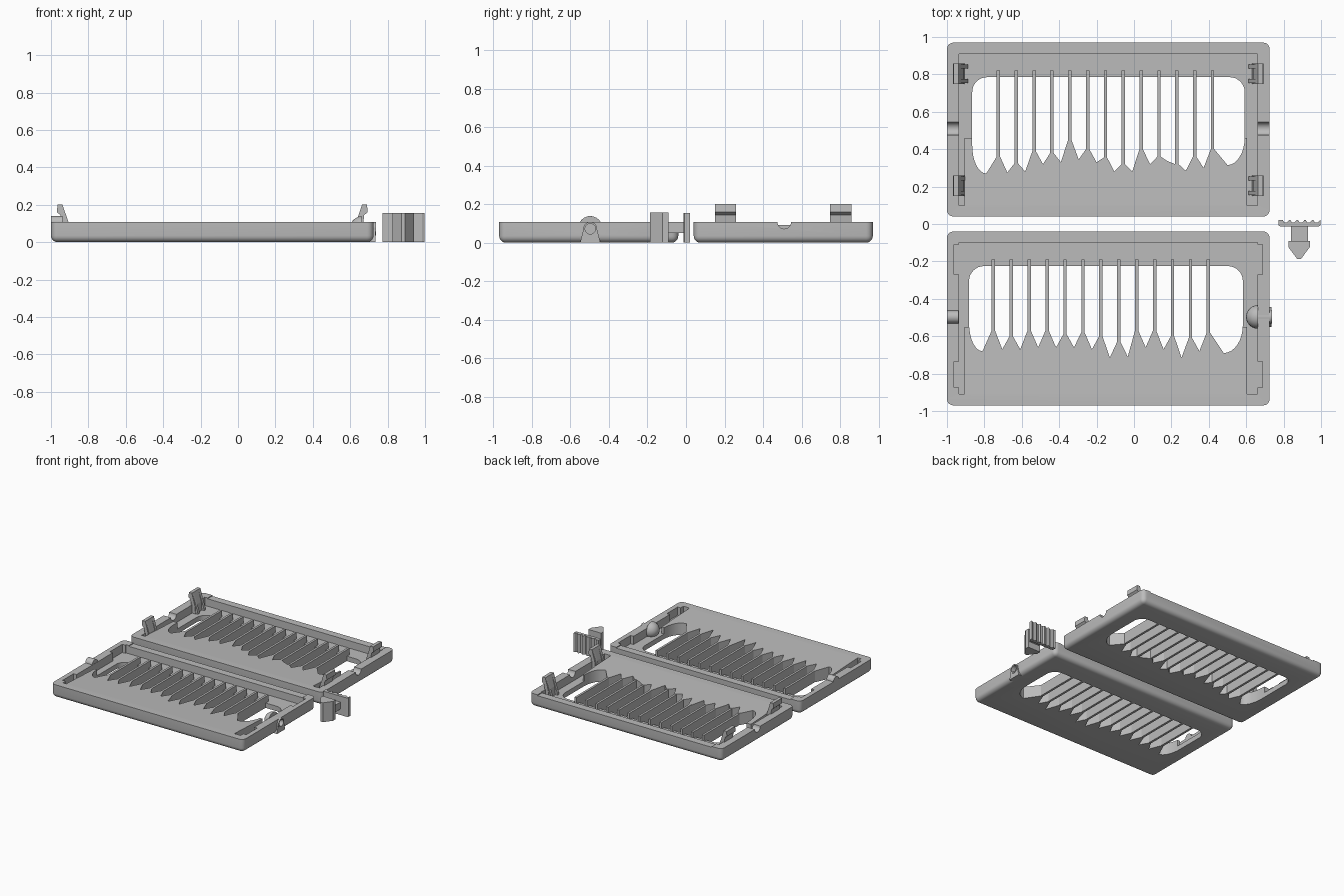
import bpy, bmesh, math
from mathutils import Matrix

if "Cube" in bpy.data.objects:
    bpy.data.objects.remove(bpy.data.objects["Cube"])

grey = bpy.data.materials.new("mid_grey")
grey.diffuse_color = (0.5, 0.5, 0.5, 1)
grey.use_nodes = True
grey.node_tree.nodes["Principled BSDF"].inputs["Base Color"].default_value = grey.diffuse_color


def finish(name, bm):
    bmesh.ops.recalc_face_normals(bm, faces=bm.faces)
    me = bpy.data.meshes.new(name)
    bm.to_mesh(me)
    bm.free()
    me.materials.append(grey)
    ob = bpy.data.objects.new(name, me)
    bpy.context.collection.objects.link(ob)
    return ob


def add_box(bm, x0, x1, y0, y1, z0, z1):
    m = Matrix.Translation(((x0 + x1) / 2, (y0 + y1) / 2, (z0 + z1) / 2))
    m = m @ Matrix.Diagonal((x1 - x0, y1 - y0, z1 - z0, 1))
    return bmesh.ops.create_cube(bm, size=1, matrix=m)["verts"]


def boxes(name, *dims):
    bm = bmesh.new()
    for d in dims:
        add_box(bm, *d)
    return finish(name, bm)


def add_prism(bm, pts, a, b, axis="z"):
    """Extrude an outline from a to b along an axis."""
    place = {"z": lambda p, t: (p[0], p[1], t),
             "y": lambda p, t: (p[0], t, p[1]),
             "x": lambda p, t: (t, p[0], p[1])}[axis]
    lo = [bm.verts.new(place(p, a)) for p in pts]
    hi = [bm.verts.new(place(p, b)) for p in pts]
    bm.faces.new(lo)
    bm.faces.new(hi)
    n = len(pts)
    for i in range(n):
        bm.faces.new((lo[i], lo[(i + 1) % n], hi[(i + 1) % n], hi[i]))


def prism(name, pts, a, b, axis="z"):
    bm = bmesh.new()
    add_prism(bm, pts, a, b, axis)
    return finish(name, bm)


def circle(cx, cy, r, n=24):
    return [(cx + r * math.cos(2 * math.pi * i / n), cy + r * math.sin(2 * math.pi * i / n)) for i in range(n)]


def arc(cx, cy, rx, ry, a0, a1, n=8):
    angles = [math.radians(a0 + (a1 - a0) * i / n) for i in range(n + 1)]
    return [(cx + rx * math.cos(a), cy + ry * math.sin(a)) for a in angles]


def cut(ob, cutter):
    mod = ob.modifiers.new("cut", "BOOLEAN")
    mod.operation, mod.solver, mod.object = "DIFFERENCE", "EXACT", cutter
    bpy.context.view_layer.objects.active = ob
    bpy.ops.object.modifier_apply(modifier="cut")
    bpy.data.objects.remove(cutter)


def smooth(ob):
    bpy.ops.object.select_all(action="DESELECT")
    ob.select_set(True)
    bpy.context.view_layer.objects.active = ob
    bpy.ops.object.shade_smooth_by_angle(angle=math.radians(30))


def tray(name, dy, hole_x0, hole_x1, rib0, step, shoulders, valleys, left_end, right_end):
    # Shell with rounded corners and underside
    bm = bmesh.new()
    add_box(bm, -1, 0.725, 0.04 + dy, 0.97 + dy, 0, 0.107)
    edges = [e for e in bm.edges if min(v.co.z for v in e.verts) < 0.01]
    bmesh.ops.bevel(bm, geom=edges, offset=0.035, segments=5, profile=0.5, affect="EDGES")
    body = finish(name, bm)

    # Low rear floor, side channels, stepped rear rim
    cut(body, boxes("c", (-0.935, 0.66, 0.46 + dy, 0.91 + dy, 0.04, 0.3)))
    cut(body, boxes("c", (-0.935, -0.905, 0.10 + dy, 0.5 + dy, 0.04, 0.3)))
    cut(body, boxes("c", (0.605, 0.66, 0.10 + dy, 0.5 + dy, 0.04, 0.3)))
    cut(body, boxes("c", (-0.91, 0.655, 0.89 + dy, 1.0 + dy, 0.1, 0.3)))
    # Gentle fall of the raised front block
    cut(body, prism("c", [(0.10 + dy, 0.107), (0.47 + dy, 0.09), (0.47 + dy, 0.2), (0.10 + dy, 0.2)],
                    -0.92, 0.62, "x"))

    # Window with toothed front edge
    h = 0.009
    top, r = 0.785 + dy, 0.08
    pts = arc(hole_x1 - r, top - r, r, r, 0, 90) + arc(hole_x0 + r, top - r, r, r, 90, 180)
    lx, ly = left_end
    pts += arc(lx, ly + 0.15, lx - hole_x0, 0.15, 180, 270)
    for i, s in enumerate(shoulders):
        x = rib0 + step * i
        pts += [(x - h, s), (x + h, s)]
        if i < len(valleys):
            pts.append((x + step / 2, valleys[i]))
    rx, ry = right_end
    pts += arc(rx, ry + 0.15, hole_x1 - rx, 0.15, 270, 360)
    cut(body, prism("c", pts, -0.1, 0.3))

    # Thin ribs across the window
    boxes(name + "_ribs", *[(rib0 + step * i - h, rib0 + step * i + h, s - 0.03, 0.82 + dy, 0.002, 0.092)
                            for i, s in enumerate(shoulders)])
    return body


rear = tray("rear_tray", 0, -0.865, 0.592, -0.725, 0.0954,
            [.36, .325, .39, .38, .45, .40, .355, .32, .40, .36, .32, .36, .40],
            [.275, .28, .32, .33, .345, .33, .28, .28, .32, .335, .285, .30],
            (-0.79, 0.27), (0.50, 0.315))
front = tray("front_tray", -1.01, -0.882, 0.582, -0.752, 0.0958,
             [-.57, -.60, -.57, -.57, -.59, -.58, -.60, -.63, -.57, -.57, -.60, -.61, -.58],
             [-.67, -.67, -.66, -.66, -.66, -.67, -.715, -.71, -.66, -.67, -.715, -.68],
             (-0.81, -0.68), (0.48, -0.69))

# Pin grooves in the rear tray rims
cut(rear, prism("c", circle(0.51, 0.107, 0.035), -1.1, -0.9, "x"))
cut(rear, prism("c", circle(0.51, 0.107, 0.035), 0.64, 0.8, "x"))

# Clip pockets in the front tray sides
for y0, y1 in ((-0.27, -0.11), (-0.875, -0.735)):
    cut(front, boxes("c", (-0.962, -0.92, y0, y1, 0.04, 0.3)))
    cut(front, boxes("c", (0.65, 0.687, y0, y1, 0.04, 0.3)))

# Hooked clips with gussets on the rear tray
clip = [(-0.935, 0.03), (-0.905, 0.03), (-0.912, 0.107), (-0.938, 0.2), (-0.965, 0.2), (-0.968, 0.16), (-0.95, 0.145)]
gusset = [(-0.93, 0.03), (-0.885, 0.03), (-0.89, 0.06), (-0.935, 0.19)]
for side in ("left", "right"):
    for label, y in (("front", 0.205), ("back", 0.803)):
        bm = bmesh.new()
        for prof, spans in ((clip, [(-0.055, 0.055)]), (gusset, [(-0.05, -0.028), (0.028, 0.05)])):
            p = prof if side == "left" else [(-0.275 - q[0], q[1]) for q in prof]
            for a, b in spans:
                add_prism(bm, p, y + a, y + b, "y")
        finish(f"{side}_{label}_clip", bm)

# Left hinge pin on the front tray
smooth(prism("hinge_pin", circle(-0.497, 0.105, 0.034), -1, -0.937, "x"))

# Right socket: dome, tube and foot, bored through
bm = bmesh.new()
bmesh.ops.create_uvsphere(bm, u_segments=24, v_segments=12, radius=0.063,
                          matrix=Matrix.Translation((0.662, -0.497, 0.075)))
bmesh.ops.bisect_plane(bm, geom=bm.verts[:] + bm.edges[:] + bm.faces[:], plane_co=(0.663, 0, 0),
                       plane_no=(1, 0, 0), clear_outer=True)
bmesh.ops.holes_fill(bm, edges=[e for e in bm.edges if e.is_boundary])
dome = finish("socket_dome", bm)
tube = prism("socket_tube", circle(-0.497, 0.072, 0.036), 0.655, 0.738, "x")
foot = prism("socket_foot", [(-0.55, 0.0), (-0.444, 0.0), (-0.462, 0.07), (-0.532, 0.07)], 0.68, 0.735, "x")
for ob in (tube, foot, front):
    cut(ob, prism("c", circle(-0.497, 0.072, 0.027), 0.69, 0.8, "x"))
for ob in (dome, tube, rear, front):
    smooth(ob)

# Separate latch: ribbed grip plate, stem and arrow head
grip = [(0.772, 0.022), (0.772, -0.008), (0.785, -0.014), (0.985, -0.014), (0.997, -0.008), (0.997, 0.022)]
for i in range(5):
    x = 0.967 - i * 0.041
    grip += [(x + 0.014, 0.008), (x, 0.008), (x - 0.008, 0.022), (x - 0.016, 0.02)]
prism("latch_grip", grip, 0.002, 0.155)
boxes("latch_stem", (0.84, 0.93, -0.1, -0.012, 0.05, 0.107))
prism("latch_head", [(0.825, -0.09), (0.94, -0.09), (0.94, -0.123), (0.893, -0.187), (0.873, -0.187), (0.825, -0.123)],
      0, 0.157)
